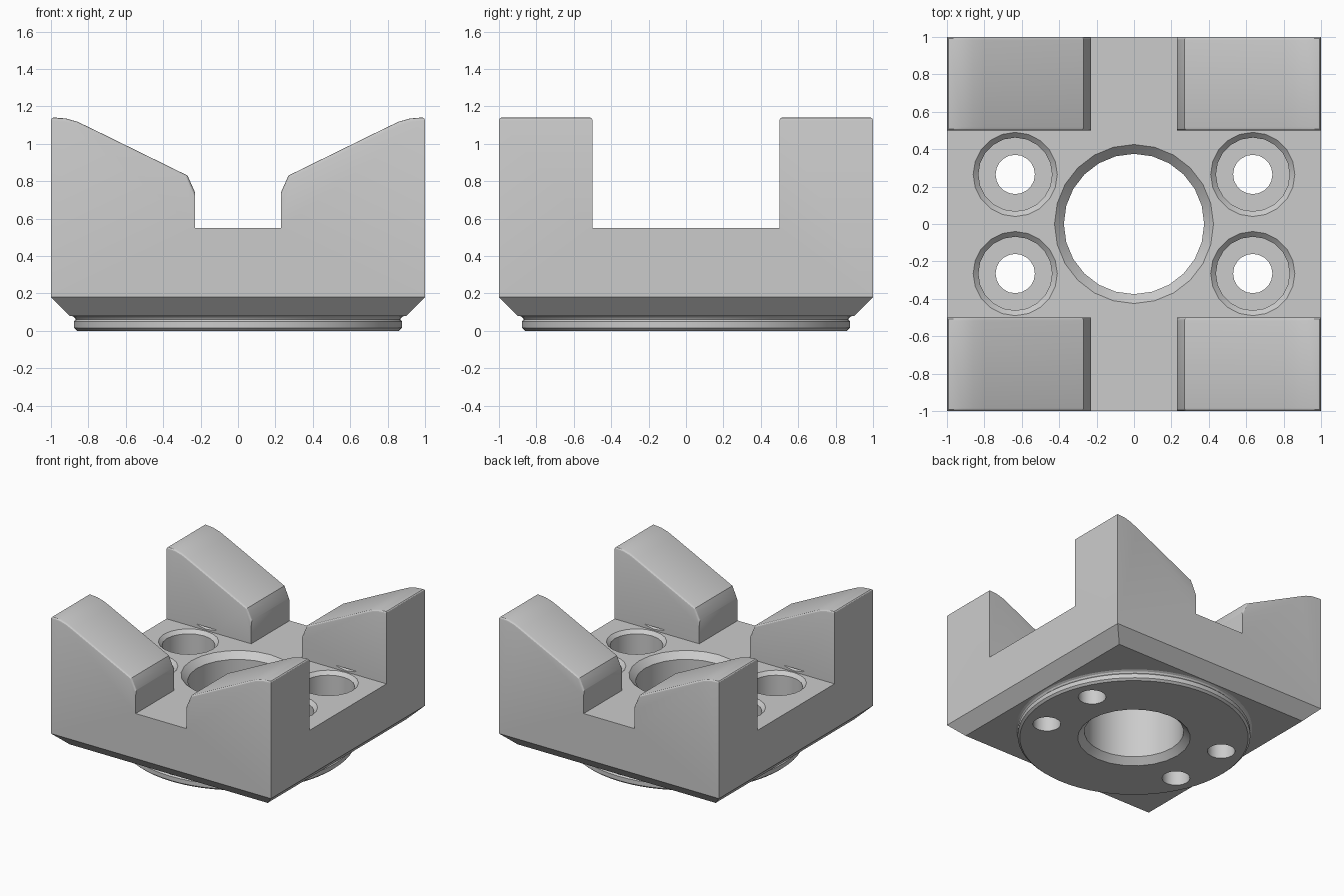
import bpy, bmesh, math

if "Cube" in bpy.data.objects:
    bpy.data.objects.remove(bpy.data.objects["Cube"])


def make_object(name, bm):
    bmesh.ops.recalc_face_normals(bm, faces=bm.faces)
    mesh = bpy.data.meshes.new(name)
    bm.to_mesh(mesh)
    bm.free()
    obj = bpy.data.objects.new(name, mesh)
    bpy.context.collection.objects.link(obj)
    return obj


def lathe(name, profile, sides, x=0, y=0):
    """Closed solid of revolution; profile is (radius, z) from bottom to top."""
    bm = bmesh.new()
    rings = []
    for r, z in profile:
        rings.append([bm.verts.new((x + r * math.cos(2 * math.pi * i / sides),
                                    y + r * math.sin(2 * math.pi * i / sides), z))
                      for i in range(sides)])
    for a, b in zip(rings, rings[1:]):
        for i in range(sides):
            j = (i + 1) % sides
            bm.faces.new((a[i], a[j], b[j], b[i]))
    bm.faces.new(rings[0])
    bm.faces.new(rings[-1])
    return make_object(name, bm)


def combine(target, other, operation):
    mod = target.modifiers.new(operation, 'BOOLEAN')
    mod.operation = operation
    mod.solver = 'EXACT'
    mod.object = other
    bpy.context.view_layer.objects.active = target
    bpy.ops.object.modifier_apply(modifier=mod.name)
    bpy.data.objects.remove(other)


FLOOR = 0.55

# Body: front silhouette with V jaws, extruded front to back
half = [(0.23, FLOOR), (0.23, 0.74), (0.27, 0.83), (0.80, 1.09),
        (0.86, 1.118), (0.92, 1.135), (1, 1.142), (1, 0.08)]
outline = half + [(-x, z) for x, z in reversed(half)]
bm = bmesh.new()
front = bm.faces.new([bm.verts.new((x, -1, z)) for x, z in outline])
new = bmesh.ops.extrude_face_region(bm, geom=[front])['geom']
bmesh.ops.translate(bm, verts=[v for v in new if isinstance(v, bmesh.types.BMVert)],
                    vec=(0, 2, 0))
# Chamfer around the underside
rim = [e for e in bm.edges if all(abs(v.co.z - 0.08) < 1e-4 for v in e.verts)]
bmesh.ops.bevel(bm, geom=rim, offset=0.1, segments=1, affect='EDGES')
body = make_object("vise_jaw_body", bm)

# Cross channel that splits the jaws into four corner posts
bm = bmesh.new()
bmesh.ops.create_cube(bm, size=1)
for v in bm.verts:
    v.co = (v.co.x * 3, v.co.y * 1.0, FLOOR + (v.co.z + 0.5))
combine(body, make_object("channel_cutter", bm), 'DIFFERENCE')

# Rounded upper edges of the posts
bm = bmesh.new()
bm.from_mesh(body.data)
bmesh.ops.remove_doubles(bm, verts=bm.verts, dist=1e-4)
edges = []
for e in bm.edges:
    a, b = (v.co for v in e.verts)
    if min(a.z, b.z) < 0.7:
        continue
    along = abs(a.y - b.y) < 1e-4 and abs(a.x - b.x) > 1e-3
    outer_top = min(abs(a.x), abs(b.x)) > 0.999 and min(a.z, b.z) > 1.14
    if (along and e.calc_face_angle(0) > 0.5) or outer_top:
        edges.append(e)
bmesh.ops.bevel(bm, geom=edges, offset=0.018, segments=3, profile=0.5,
                affect='EDGES', clamp_overlap=True)
bm.to_mesh(body.data)
bm.free()

# Round locating flange below
flange = lathe("flange", [(0.86, 0), (0.877, 0.015), (0.877, 0.05), (0.867, 0.06),
                          (0.875, 0.072), (0.89, 0.08), (0.89, 0.1)], 64)
combine(body, flange, 'UNION')

# Central bore, chamfered at both ends
bore = lathe("bore_cutter", [(0.475, -0.05), (0.375, 0.05), (0.375, FLOOR - 0.05),
                             (0.475, FLOOR + 0.05)], 24)
combine(body, bore, 'DIFFERENCE')

# Four counterbored screw holes
for sx in (-1, 1):
    for sy in (-1, 1):
        hole = lathe("screw_cutter", [(0.105, -0.1), (0.105, 0.25), (0.197, 0.25),
                                      (0.197, FLOOR - 0.028), (0.255, FLOOR + 0.03)],
                     20, sx * 0.635, sy * 0.265)
        combine(body, hole, 'DIFFERENCE')

# Smooth shading with sharp edges kept
bpy.ops.object.select_all(action='DESELECT')
body.select_set(True)
bpy.context.view_layer.objects.active = body
bpy.ops.object.shade_smooth_by_angle(angle=math.radians(25))
